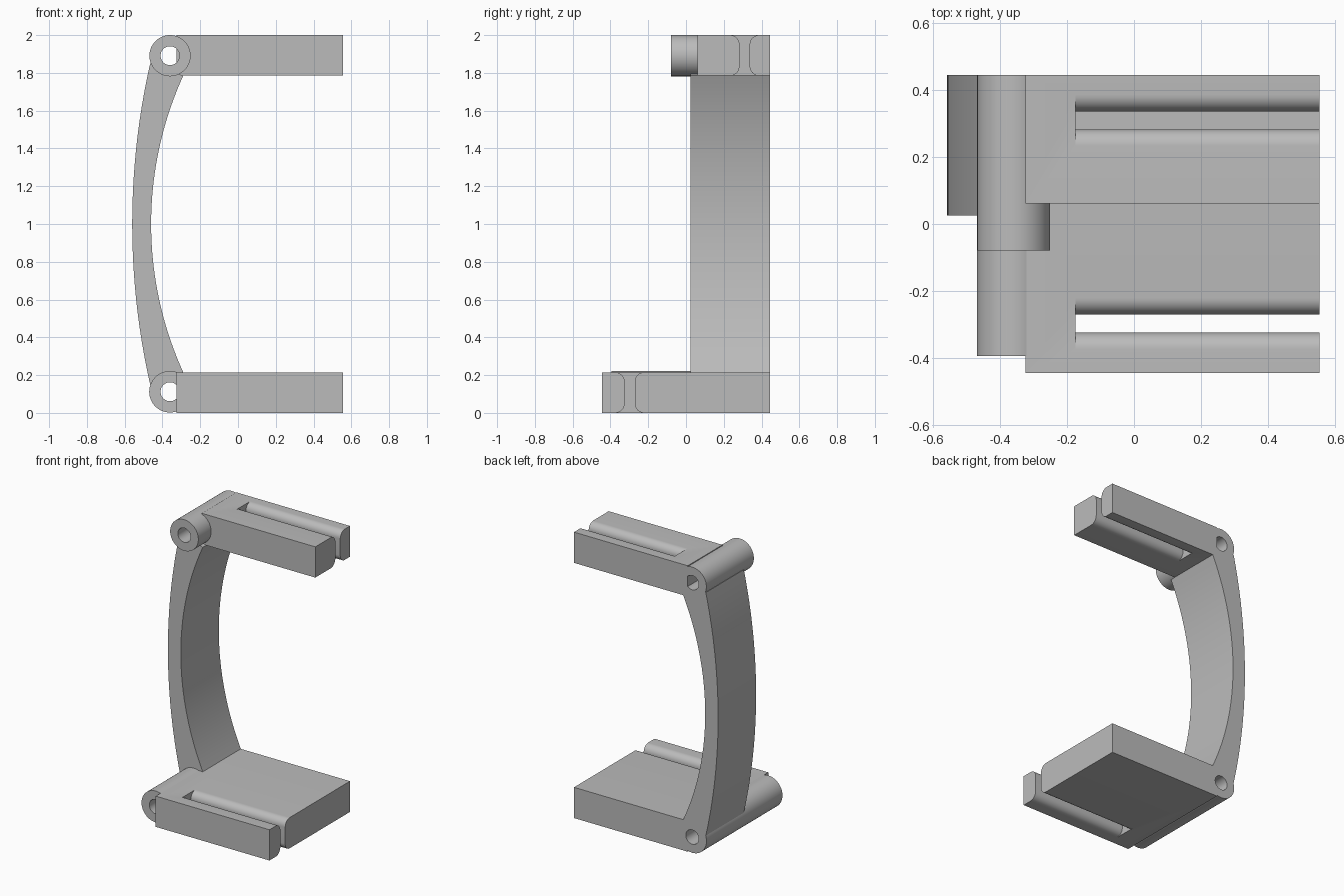
import bpy, bmesh
from math import sin, cos, pi, sqrt
from mathutils import Vector

cube = bpy.data.objects.get("Cube")
if cube:
    bpy.data.objects.remove(cube, do_unlink=True)

grey = bpy.data.materials.new("plain grey")
grey.use_nodes = True
tone = (0.5, 0.5, 0.5, 1)
grey.diffuse_color = tone
grey.node_tree.nodes["Principled BSDF"].inputs["Base Color"].default_value = tone

BACK = 0.445
PIN_X = -0.36
PLATE_X = -0.325
TIP_X = 0.555


def finish(name, bm):
    bmesh.ops.recalc_face_normals(bm, faces=bm.faces)
    mesh = bpy.data.meshes.new(name)
    bm.to_mesh(mesh)
    bm.free()
    mesh.materials.append(grey)
    obj = bpy.data.objects.new(name, mesh)
    bpy.context.collection.objects.link(obj)
    return obj


def extrude(name, points, move):
    """Solid made by sweeping a closed outline along a vector."""
    bm = bmesh.new()
    face = bm.faces.new([bm.verts.new(p) for p in points])
    swept = bmesh.ops.extrude_face_region(bm, geom=[face], use_keep_orig=True)
    new = [v for v in swept["geom"] if isinstance(v, bmesh.types.BMVert)]
    bmesh.ops.translate(bm, verts=new, vec=Vector(move))
    return finish(name, bm)


def circle(radius, z, y, count=64):
    return [(PIN_X + radius * cos(2 * pi * i / count), y,
             z + radius * sin(2 * pi * i / count)) for i in range(count)]


def smooth(obj):
    bpy.ops.object.select_all(action='DESELECT')
    obj.select_set(True)
    bpy.context.view_layer.objects.active = obj
    bpy.ops.object.shade_smooth_by_angle(angle=0.5)


def cut(obj, cutter):
    mod = obj.modifiers.new("cut", 'BOOLEAN')
    mod.operation = 'DIFFERENCE'
    mod.solver = 'EXACT'
    mod.object = cutter
    bpy.context.view_layer.objects.active = obj
    bpy.ops.object.modifier_apply(modifier=mod.name)
    bpy.data.objects.remove(cutter, do_unlink=True)


def barrel(name, z, radius, front):
    """Hinge tube with an open bore."""
    bm = bmesh.new()
    loops = [[bm.verts.new(p) for p in circle(r, z, y)]
             for r, y in ((radius, front), (radius, BACK), (0.05, BACK), (0.05, front))]
    for a, b in zip(loops, loops[1:] + loops[:1]):
        for i in range(len(a)):
            j = (i + 1) % len(a)
            bm.faces.new((a[i], a[j], b[j], b[i]))
    smooth(finish(name, bm))


def plate(name, front, bottom, top, slot_y, bore=None):
    """Jaw plate with an open slot whose long edges are rounded over."""
    box = [(PLATE_X, front, bottom), (TIP_X, front, bottom),
           (TIP_X, front, top), (PLATE_X, front, top)]
    obj = extrude(name, box, (0, BACK - front, 0))
    half, r, steps, over = 0.027, 0.05, 10, 0.02
    side = [(half + r, bottom - over)]
    for i in range(steps + 1):
        a = pi / 2 * i / steps
        side.append((half + r - r * sin(a), bottom + r - r * cos(a)))
    side += [(w, bottom + top - z) for w, z in reversed(side)]
    outline = side + [(-w, z) for w, z in reversed(side)]
    cut(obj, extrude("slot_cutter", [(-0.175, slot_y + w, z) for w, z in outline], (1, 0, 0)))
    if bore:
        z, start = bore
        cut(obj, extrude("bore_cutter", circle(0.05, z, start), (0, 1, 0)))
    smooth(obj)


def bow(x_end, z_end, x_mid, steps=40):
    """Circular arc bulging to the right side, symmetric about mid height."""
    sag, half = x_end - x_mid, 1 - z_end
    radius = (sag * sag + half * half) / (2 * sag)
    pts = []
    for i in range(steps + 1):
        d = half * (2 * i / steps - 1)
        pts.append((x_mid + radius - sqrt(radius * radius - d * d), 1 + d))
    return pts


# Lower jaw
barrel("lower_hinge_barrel", 0.112, 0.11, -0.395)
plate("lower_plate", -0.445, 0, 0.215, -0.298, bore=(0.112, -0.395))

# Upper jaw
barrel("upper_hinge_barrel", 1.891, 0.109, -0.08)
plate("upper_plate", 0.062, 1.785, 2, 0.31)

# Curved arm joining the jaws
arm_outline = bow(-0.465, 0.15, -0.56) + bow(-0.29, 0.215, -0.46)[::-1]
smooth(extrude("curved_arm", [(x, 0.025, z) for x, z in arm_outline],
               (0, BACK - 0.025, 0)))
